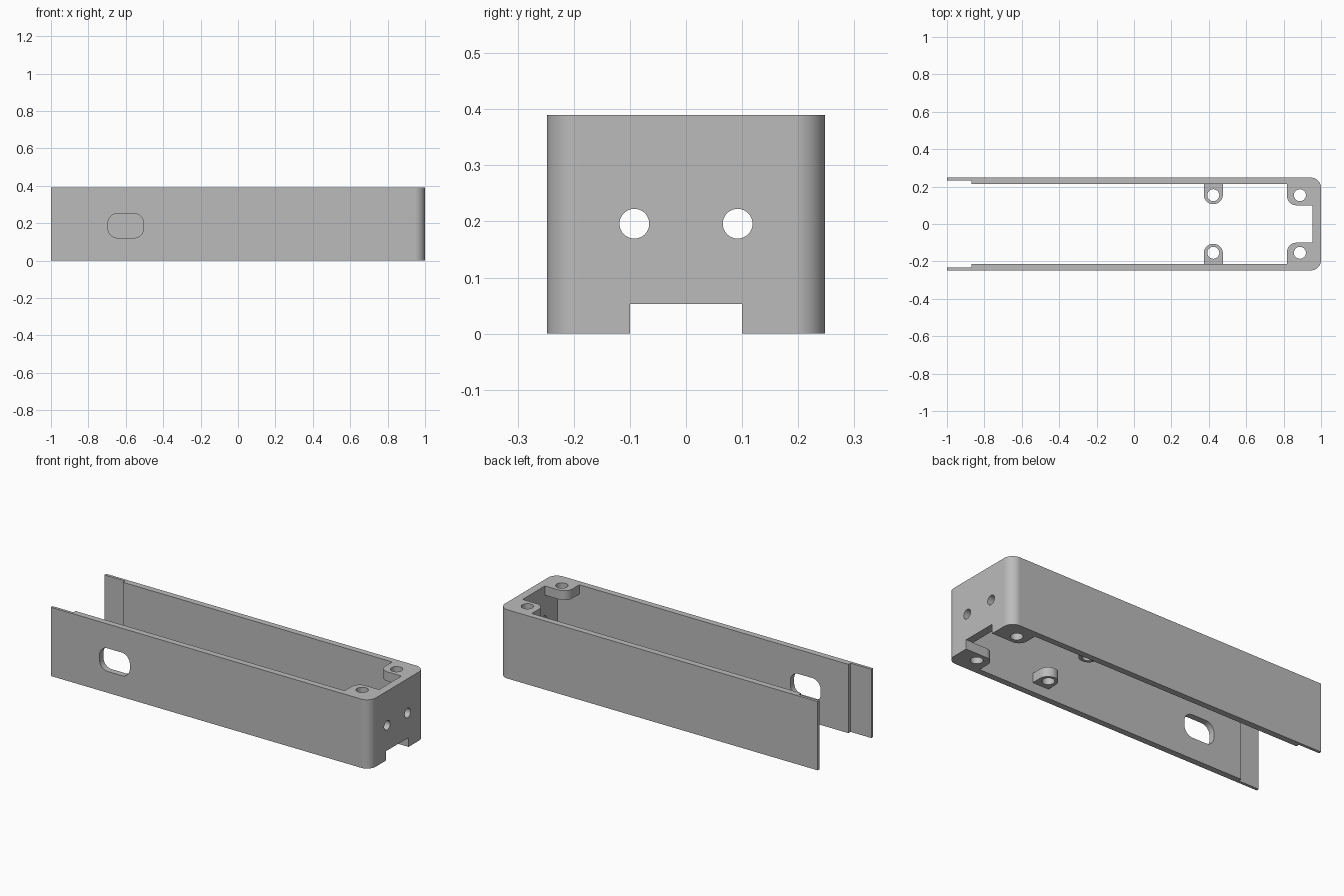
import bpy, bmesh, math
from mathutils import Vector

if "Cube" in bpy.data.objects:
    bpy.data.objects.remove(bpy.data.objects["Cube"], do_unlink=True)

HEIGHT, LUG = 0.39, 0.053      # case height, lug thickness
OUT, IN, LIP = 0.248, 0.213, 0.232   # wall faces, measured from the centre line
END = 0.955                    # inner face of the end wall
STEP = -0.87                   # where the walls thin down at the open end

grey = bpy.data.materials.new("plain grey")
grey.use_nodes = True
colour = (0.5, 0.5, 0.5, 1)
grey.diffuse_color = colour
grey.node_tree.nodes["Principled BSDF"].inputs["Base Color"].default_value = colour


def fillet(corners, steps=14):
    """Outline from (u, v, radius) corners, rounding those with a radius."""
    pts = []
    for i, (u, v, r) in enumerate(corners):
        p = Vector((u, v))
        if not r:
            pts.append(p)
            continue
        a = (Vector(corners[i - 1][:2]) - p).normalized()
        b = (Vector(corners[(i + 1) % len(corners)][:2]) - p).normalized()
        centre = p + (a + b) * r   # right-angled corners
        for k in range(steps + 1):
            t = k / steps * math.pi / 2
            pts.append(centre - b * r * math.cos(t) - a * r * math.sin(t))
    return pts


def box(u0, u1, v0, v1, r=0):
    return [(u0, v0, r), (u1, v0, r), (u1, v1, r), (u0, v1, r)]


def circle(u, v, r, n=40):
    return [Vector((u + r * math.cos(k * math.tau / n), v + r * math.sin(k * math.tau / n)))
            for k in range(n)]


def prism(name, outline, axis, low, high):
    """Extrude an outline along an axis between two positions."""
    place = {"x": lambda p, w: (w, p[0], p[1]),
             "y": lambda p, w: (p[0], w, p[1]),
             "z": lambda p, w: (p[0], p[1], w)}[axis]
    bm = bmesh.new()
    base = [bm.verts.new(place(p, low)) for p in outline]
    top = [bm.verts.new(place(p, high)) for p in outline]
    bm.faces.new(base)
    bm.faces.new(top)
    for i in range(len(base)):
        j = (i + 1) % len(base)
        bm.faces.new((base[i], base[j], top[j], top[i]))
    bmesh.ops.recalc_face_normals(bm, faces=bm.faces)
    mesh = bpy.data.meshes.new(name)
    bm.to_mesh(mesh)
    bm.free()
    mesh.materials.append(grey)
    obj = bpy.data.objects.new(name, mesh)
    bpy.context.collection.objects.link(obj)
    return obj


def combine(target, tool, operation):
    """Apply a boolean and discard the helper."""
    tool.hide_render = True
    mod = target.modifiers.new(operation, "BOOLEAN")
    mod.operation, mod.object, mod.solver = operation, tool, "EXACT"
    bpy.context.view_layer.objects.active = target
    bpy.ops.object.modifier_apply(modifier=mod.name)
    bpy.data.objects.remove(tool, do_unlink=True)


# U-shaped wall with rounded closed end and thinned open end
half = [(END, IN, 0), (STEP, IN, 0), (STEP, LIP, 0), (-1, LIP, 0), (-1, OUT, 0), (1, OUT, 0.055)]
outline = half + [(x, -y, r) for x, y, r in reversed(half)]
case = prism("case", fillet(outline), "z", 0, HEIGHT)

# Screw lugs: corner pairs at top and bottom, mid pair set above the base recess
for side in (-1, 1):
    y_wall = side * (IN + 0.012)
    corner = [(0.818, side * 0.1, 0.05), (END + 0.012, side * 0.1, 0),
              (END + 0.012, y_wall, 0), (0.818, y_wall, 0)]
    middle = [(0.373, y_wall, 0), (0.373, side * 0.106, 0.051),
              (0.475, side * 0.106, 0.051), (0.475, y_wall, 0)]
    for corners, z in ((corner, 0), (corner, HEIGHT - LUG), (middle, LUG)):
        combine(case, prism("lug", fillet(corners), "z", z, z + LUG), "UNION")
    for x in (0.424, 0.887):
        combine(case, prism("screw_hole", circle(x, side * 0.154, 0.032), "z", -0.1, 0.5),
                "DIFFERENCE")
    combine(case, prism("end_hole", circle(side * 0.092, 0.196, 0.0265), "x", 0.9, 1.1),
            "DIFFERENCE")

# Notch under the end wall and rounded slot in the front wall
combine(case, prism("notch", fillet(box(-0.1, 0.1, -0.1, LUG)), "x", 0.9, 1.1), "DIFFERENCE")
combine(case, prism("slot", fillet(box(-0.695, -0.505, 0.121, 0.252, 0.052)), "y", -0.3, -0.15),
        "DIFFERENCE")

# Smooth curves, crisp edges
bpy.ops.object.select_all(action="DESELECT")
case.select_set(True)
bpy.context.view_layer.objects.active = case
bpy.ops.object.shade_smooth_by_angle(angle=math.radians(30))
weighted = case.modifiers.new("even_shading", "WEIGHTED_NORMAL")
weighted.keep_sharp = True
